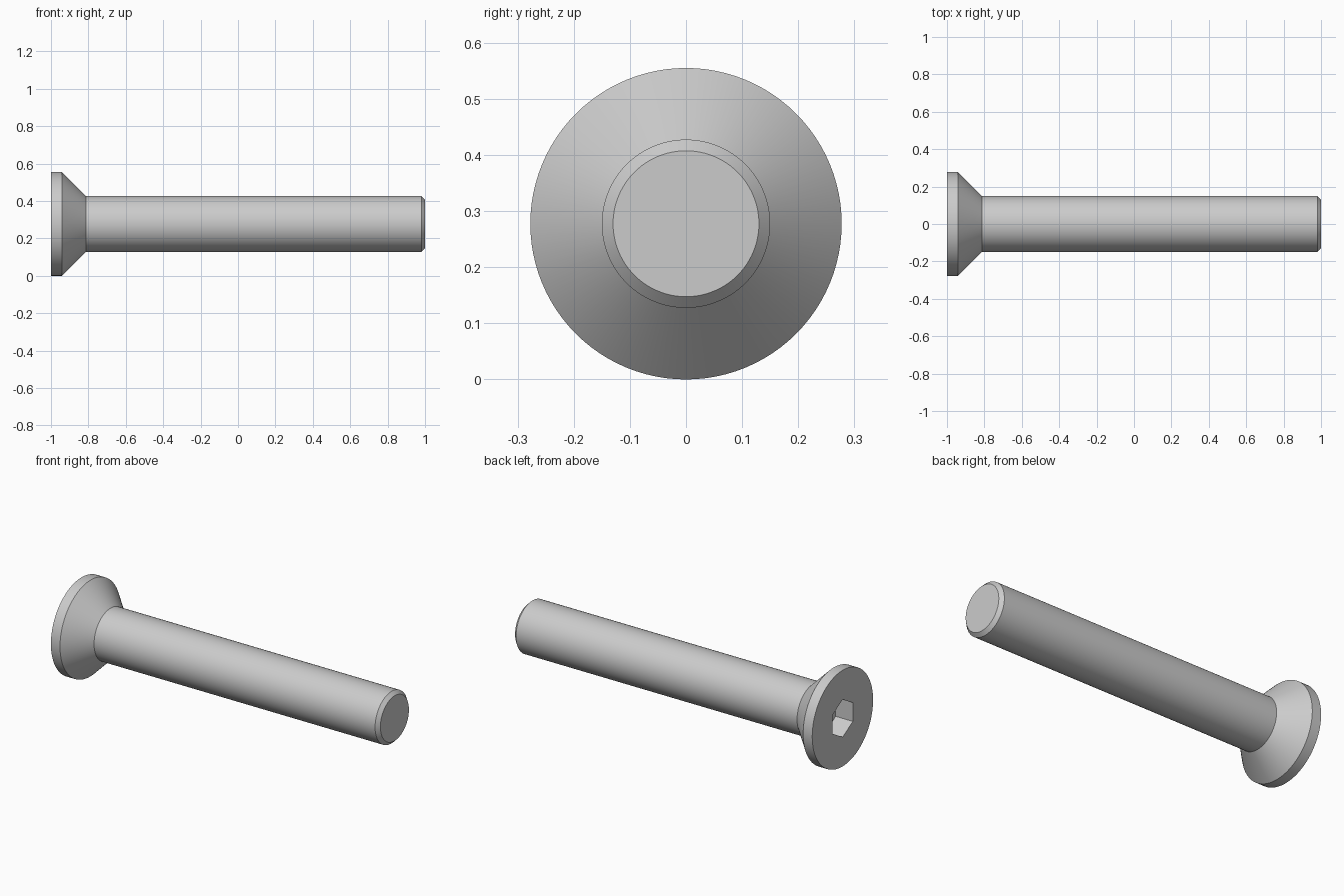
import bpy, bmesh
from math import cos, sin, pi, radians

if "Cube" in bpy.data.objects:
    bpy.data.objects.remove(bpy.data.objects["Cube"])

HEAD_R = 0.2775
SEGMENTS = 96


def lathe_x(name, profile, sides, start=0.0):
    """Closed solid of revolution about the bolt axis from (x, radius) points."""
    bm = bmesh.new()
    rings = []
    for x, r in profile:
        rings.append([bm.verts.new((x, r * cos(start + 2 * pi * i / sides),
                                    HEAD_R + r * sin(start + 2 * pi * i / sides)))
                      for i in range(sides)])
    for a, b in zip(rings, rings[1:]):
        for i in range(sides):
            j = (i + 1) % sides
            bm.faces.new((a[i], a[j], b[j], b[i]))
    bm.faces.new(rings[0])
    bm.faces.new(rings[-1])
    bmesh.ops.recalc_face_normals(bm, faces=bm.faces)
    mesh = bpy.data.meshes.new(name)
    bm.to_mesh(mesh)
    bm.free()
    obj = bpy.data.objects.new(name, mesh)
    bpy.context.collection.objects.link(obj)
    return obj


# Countersunk head, shank and chamfered tip
bolt = lathe_x("countersunk_bolt", [
    (-1.0, HEAD_R), (-0.942, HEAD_R), (-0.814, 0.15), (0.98, 0.15), (1.0, 0.13),
], SEGMENTS)

# Hexagonal drive socket, with a corner pointing up
cutter = lathe_x("hex_socket_cutter", [(-1.1, 0.108), (-0.89, 0.108)], 6, pi / 2)
cut = bolt.modifiers.new("hex_socket", 'BOOLEAN')
cut.operation = 'DIFFERENCE'
cut.solver = 'EXACT'
cut.object = cutter

# Apply the cut, remove the cutter and shade smooth with crisp edges
bpy.context.view_layer.objects.active = bolt
bolt.select_set(True)
bpy.ops.object.modifier_apply(modifier=cut.name)
bpy.data.objects.remove(cutter)
bpy.ops.object.shade_smooth_by_angle(angle=radians(30))
